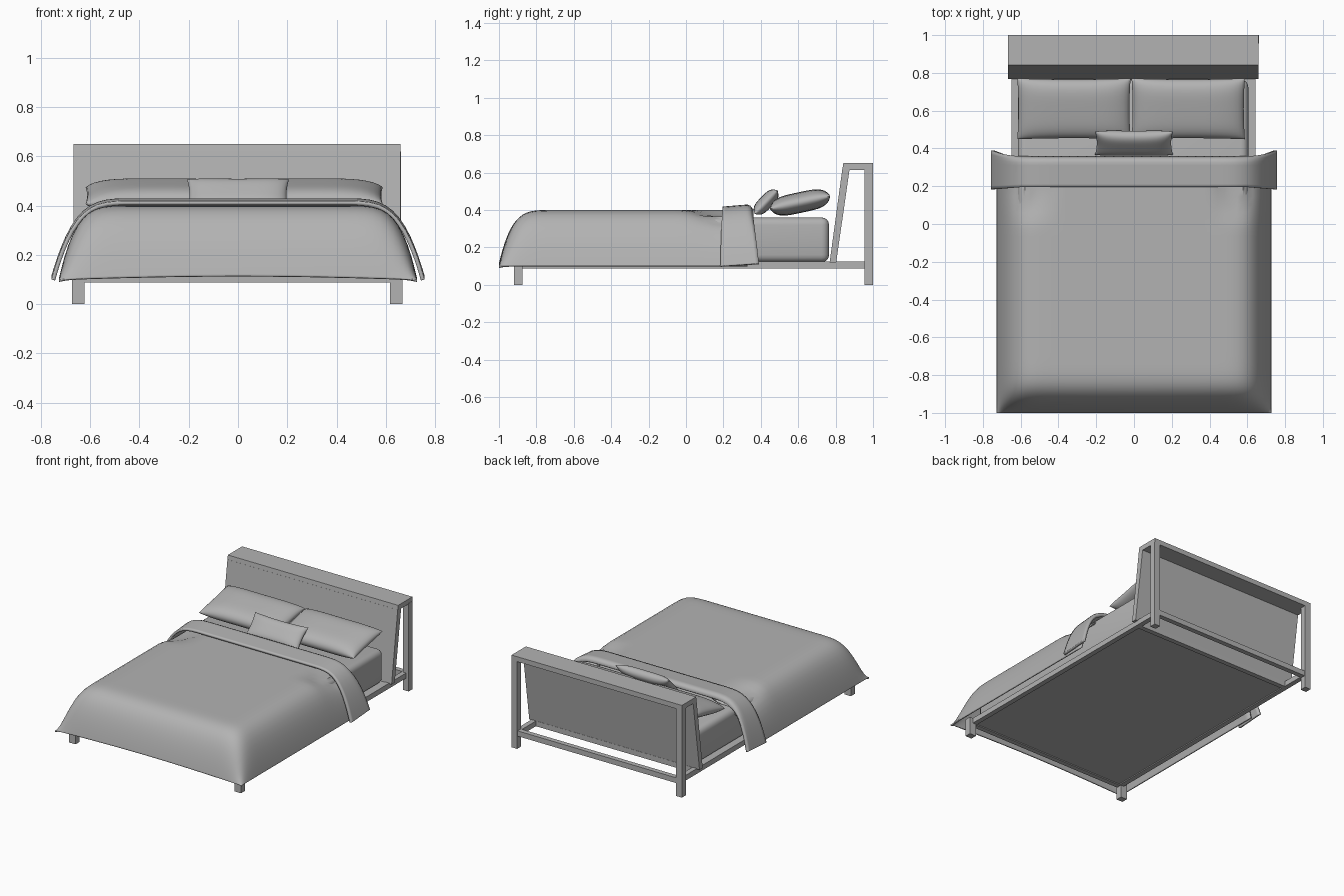
import bpy, bmesh, math
from mathutils import Matrix, Vector

if "Cube" in bpy.data.objects:
    bpy.data.objects.remove(bpy.data.objects["Cube"], do_unlink=True)

GREY = (0.45, 0.45, 0.45, 1)
grey = bpy.data.materials.new("plain grey")
grey.use_nodes = True
grey.diffuse_color = GREY
grey.node_tree.nodes["Principled BSDF"].inputs["Base Color"].default_value = GREY


def finish(name, bm, smooth=None):
    """Turn a bmesh into a named grey object."""
    mesh = bpy.data.meshes.new(name)
    bm.to_mesh(mesh)
    bm.free()
    ob = bpy.data.objects.new(name, mesh)
    bpy.context.collection.objects.link(ob)
    mesh.materials.append(grey)
    if smooth:
        bpy.ops.object.select_all(action='DESELECT')
        ob.select_set(True)
        bpy.context.view_layer.objects.active = ob
        bpy.ops.object.shade_smooth_by_angle(angle=math.radians(smooth))
    return ob


def box(name, x, y, z, bevel=0):
    """Box from (min, max) ranges, optionally with rounded edges."""
    bm = bmesh.new()
    bmesh.ops.create_cube(bm, size=1)
    for v in bm.verts:
        v.co = [r[0] + (c + 0.5) * (r[1] - r[0]) for r, c in zip((x, y, z), v.co)]
    if bevel:
        bmesh.ops.bevel(bm, geom=bm.edges[:], offset=bevel, segments=4,
                        profile=0.5, affect='EDGES')
    return finish(name, bm, 40 if bevel else None)


def extrude_side(name, profile, x0, x1):
    """Extrude a (y, z) outline along x."""
    bm = bmesh.new()
    face = bm.faces.new([bm.verts.new((x0, y, z)) for y, z in profile])
    new = bmesh.ops.extrude_face_region(bm, geom=[face])["geom"]
    bmesh.ops.translate(bm, vec=(x1 - x0, 0, 0),
                        verts=[g for g in new if isinstance(g, bmesh.types.BMVert)])
    bmesh.ops.recalc_face_normals(bm, faces=bm.faces)
    return finish(name, bm)


def sheet(name, nx, ny, place, thickness):
    """Cloth surface: place(u, v) gives a point for u, v in -1..1."""
    bm = bmesh.new()
    bmesh.ops.create_grid(bm, x_segments=nx, y_segments=ny, size=1)
    for v in bm.verts:
        v.co = place(v.co.x, v.co.y)
    ob = finish(name, bm, 50)
    mod = ob.modifiers.new("cloth thickness", 'SOLIDIFY')
    mod.thickness, mod.offset = thickness, -1
    return ob


def pillow(name, centre, size, tilt, pinch, n=20):
    """Two bulging sheets joined at the seam, with drawn-out corners."""
    bm = bmesh.new()
    for side in (1, -1):
        part = bmesh.ops.create_grid(bm, x_segments=n, y_segments=n, size=1)["verts"]
        for vert in part:
            u, v = (math.sin(c * math.pi / 2) for c in vert.co[:2])
            bulge = max(0, (1 - u ** 4) * (1 - v ** 4)) ** 0.5
            vert.co = (size[0] * u * (1 - pinch * (1 - v * v)),
                       size[1] * v * (1 - pinch * 2 * (1 - u * u)),
                       size[2] * side * bulge)
    bmesh.ops.remove_doubles(bm, verts=bm.verts, dist=0.0005)
    bmesh.ops.recalc_face_normals(bm, faces=bm.faces)
    bm.transform(Matrix.Translation(centre) @ Matrix.Rotation(math.radians(tilt), 4, 'X'))
    return finish(name, bm, 60)


def fall(d, reach, power):
    """Height 0..1 of draped cloth at distance d from its hem."""
    return 1 - (1 - min(max(d / reach, 0), 1)) ** power


# Bed frame: legs, rails and base board
RAIL = (0.088, 0.125)
for side, s in (("left", 1), ("right", -1)):
    def span(a, b):
        return tuple(sorted((s * a - 0.003, s * b - 0.003)))
    box(side + "_front_leg", span(0.62, 0.67), (-0.92, -0.875), (0, 0.125))
    box(side + "_rear_post", span(0.62, 0.665), (0.955, 1.0), (0, 0.62))
    box(side + "_rail", span(0.61, 0.645), (-0.9, 0.96), RAIL)
box("foot_rail", (-0.63, 0.63), (-0.915, -0.88), RAIL)
box("middle_rail", (-0.62, 0.62), (0.77, 0.805), RAIL)
box("rear_rail", (-0.63, 0.63), (0.96, 0.995), RAIL)
box("base_board", (-0.615, 0.61), (-0.89, 0.78), (0.095, 0.122))

# Headboard: sloping panel and top board
extrude_side("headboard_panel",
             [(0.768, 0.12), (0.803, 0.12), (0.875, 0.62), (0.836, 0.62)], -0.668, 0.66)
extrude_side("headboard_top",
             [(0.836, 0.615), (1.0, 0.615), (1.0, 0.65), (0.841, 0.65)], -0.668, 0.66)

# Mattress
box("mattress", (-0.615, 0.605), (-0.87, 0.765), (0.12, 0.36), 0.04)


# Duvet, with a sagging fold near each upper corner
def duvet_point(u, v):
    x = 0.727 * math.sin(u * math.pi / 2)
    y = -1 + 1.33 * ((v + 1) / 2) ** 1.7
    fx, fy = fall(0.727 - abs(x), 0.33, 5), fall(y + 1, 0.33, 5)
    z = 0.1 + 0.3 * fx * fy
    z += 0.014 * (1 - fy) * math.cos(x * math.pi / 1.454)
    sag = 0.06 * max(0, 1 - abs(abs(x) - 0.56) / 0.15) * min(max(y / 0.19, 0), 1)
    floor = 0.366 if abs(x) < 0.58 else 0
    return Vector((x, y, max(z - sag, min(z, floor))))


sheet("duvet", 48, 48, duvet_point, 0.01)


# Folded throw lying across the bed
def throw_point(u, v):
    x = 0.757 * math.sin(u * math.pi / 2)
    t = (v + 1) / 2
    flare = max(0, (abs(x) - 0.6) / 0.157)
    y0, y1 = 0.195 - 0.012 * flare, 0.36 + 0.03 * flare ** 2
    z = 0.1 + 0.318 * fall(0.757 - abs(x), 0.35, 4)
    z += 0.014 * t - 0.03 * max(0, (t - 0.8) / 0.2) ** 2 * (1 - flare)
    return Vector((x, y0 + t * (y1 - y0), z))


sheet("throw", 48, 10, throw_point, 0.016)

# Pillows
pillow("right_pillow", (-0.318, 0.61, 0.44), (0.3, 0.165, 0.055), 12, 0.02)
pillow("left_pillow", (0.287, 0.61, 0.44), (0.3, 0.165, 0.055), 12, 0.02)
pillow("small_cushion", (0, 0.428, 0.442), (0.207, 0.088, 0.037), 46, 0.05)
